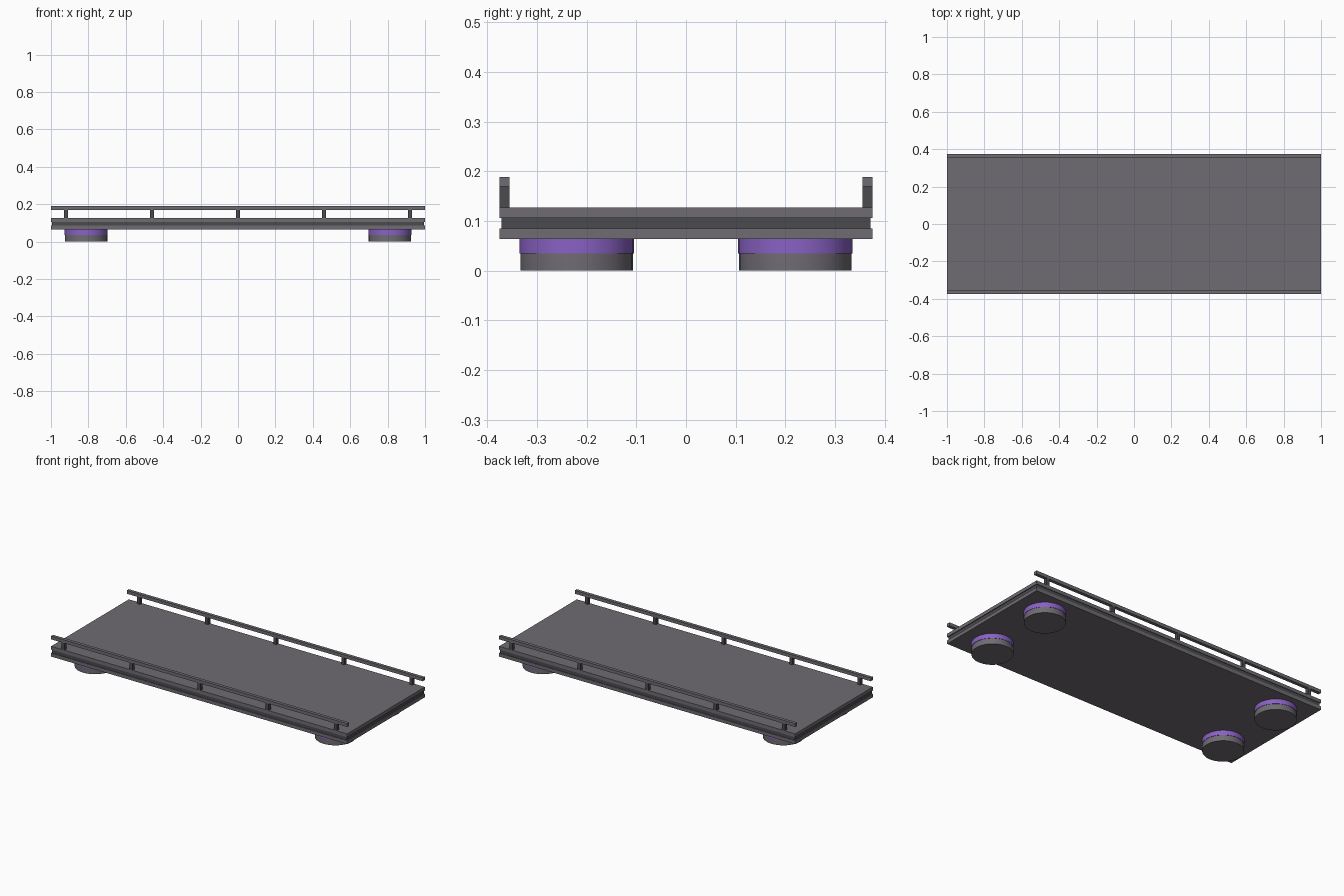
import bpy

if "Cube" in bpy.data.objects:
    bpy.data.objects.remove(bpy.data.objects["Cube"])


def material(name, color):
    m = bpy.data.materials.new(name)
    m.diffuse_color = (*color, 1)
    m.use_nodes = True
    m.node_tree.nodes["Principled BSDF"].inputs["Base Color"].default_value = m.diffuse_color
    return m


GREY = material("deck_grey", (0.16, 0.15, 0.17))
DARK = material("dark_grey", (0.07, 0.068, 0.075))
PURPLE = material("purple_glow", (0.25, 0.12, 0.55))


def box(name, center, size, mat):
    bpy.ops.mesh.primitive_cube_add(size=1, location=center)
    o = bpy.context.object
    o.name = name
    o.scale = size
    bpy.ops.object.transform_apply(location=False, rotation=False, scale=True)
    o.data.materials.append(mat)
    return o


def disc(name, x, y, z0, z1, radius, mat):
    bpy.ops.mesh.primitive_cylinder_add(
        vertices=32, radius=radius, depth=z1 - z0, location=(x, y, (z0 + z1) / 2))
    o = bpy.context.object
    o.name = name
    o.data.materials.append(mat)
    bpy.ops.object.shade_smooth_by_angle()
    return o


# Layered deck: two plates with a slightly inset dark core
box("lower_plate", (0, 0, 0.0745), (2, 0.75, 0.021), GREY)
box("deck_core", (0, 0, 0.0955), (1.99, 0.743, 0.021), DARK)
box("upper_plate", (0, 0, 0.1165), (2, 0.75, 0.021), GREY)

# Side rails on short posts
for side, label in ((-1, "front"), (1, "back")):
    y = side * 0.365
    box(f"{label}_rail", (0, y, 0.179), (2, 0.02, 0.02), GREY)
    for i in range(5):
        box(f"{label}_post_{i + 1}", ((i - 2) * 0.46, y, 0.148), (0.02, 0.02, 0.042), DARK)

# Round hover pads under the four corners, each with a purple band
for sx in (-1, 1):
    for sy in (-1, 1):
        label = ("front" if sy < 0 else "back") + ("_left" if sx < 0 else "_right")
        disc(f"{label}_pad", sx * 0.812, sy * 0.22, 0, 0.035, 0.1135, GREY)
        disc(f"{label}_pad_band", sx * 0.812, sy * 0.22, 0.035, 0.064, 0.1155, PURPLE)
